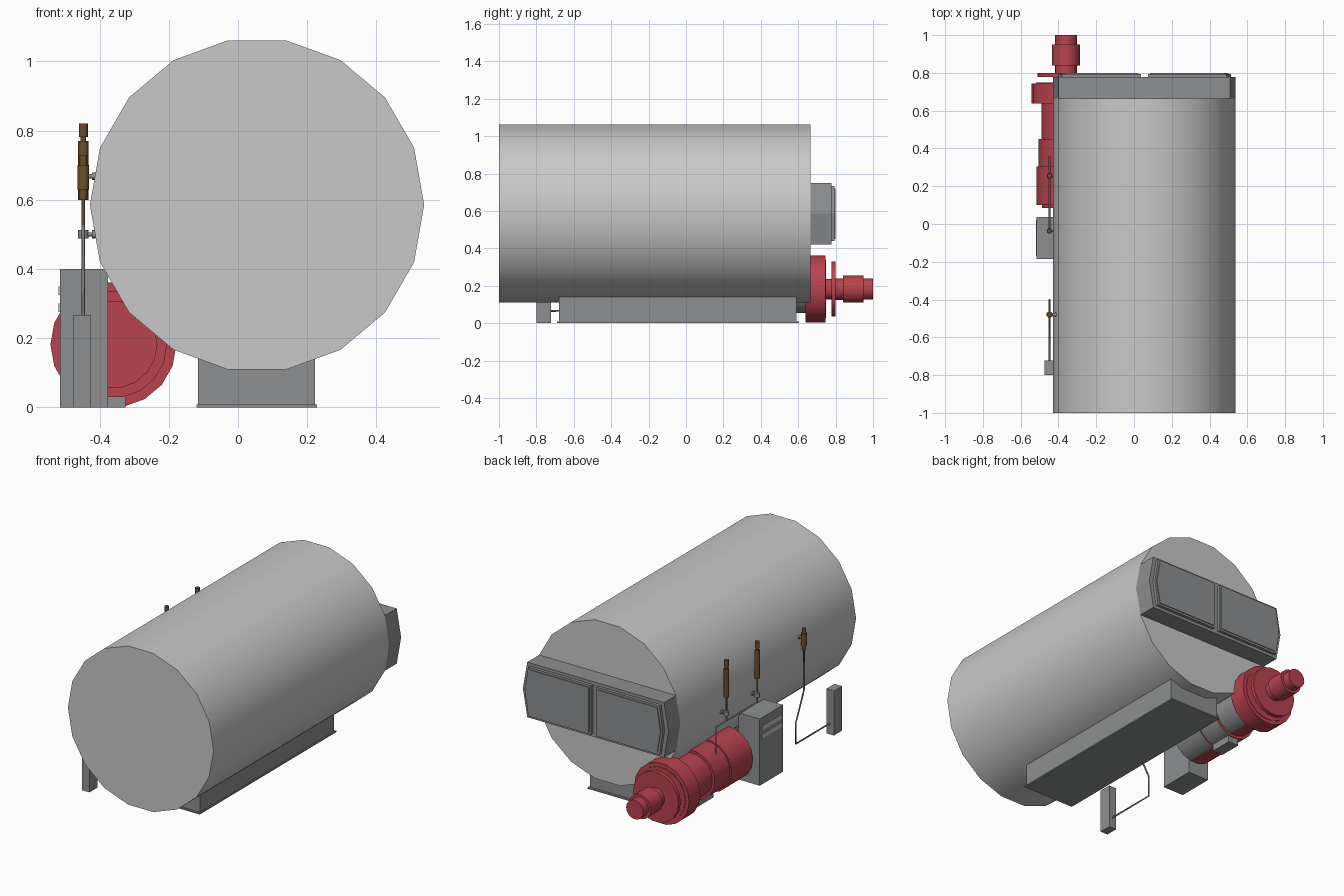
import bpy, bmesh, math
from mathutils import Vector

if "Cube" in bpy.data.objects:
    bpy.data.objects.remove(bpy.data.objects["Cube"])


def material(name, rgb):
    m = bpy.data.materials.new(name)
    m.diffuse_color = (*rgb, 1)
    m.use_nodes = True
    m.node_tree.nodes["Principled BSDF"].inputs["Base Color"].default_value = m.diffuse_color
    return m


LIGHT = material("light_grey", (0.58, 0.58, 0.58))
GREY = material("mid_grey", (0.27, 0.275, 0.28))
RED = material("red", (0.48, 0.055, 0.075))
BROWN = material("brown", (0.16, 0.075, 0.027))


def finish(name, bm, mats, smooth=False):
    bmesh.ops.recalc_face_normals(bm, faces=bm.faces)
    me = bpy.data.meshes.new(name)
    bm.to_mesh(me)
    bm.free()
    for m in mats:
        me.materials.append(m)
    ob = bpy.data.objects.new(name, me)
    bpy.context.collection.objects.link(ob)
    if smooth:
        bpy.ops.object.select_all(action='DESELECT')
        bpy.context.view_layer.objects.active = ob
        ob.select_set(True)
        bpy.ops.object.shade_smooth_by_angle(angle=math.radians(35))
    return ob


def box(name, x, y, z, mat):
    bm = bmesh.new()
    bmesh.ops.create_cube(bm, size=1)
    for v in bm.verts:
        v.co = [r[0] + (c + 0.5) * (r[1] - r[0]) for c, r in zip(v.co, (x, y, z))]
    return finish(name, bm, [mat])


def extrude_y(name, pts, y0, y1, mat):
    """Extrude an x-z outline along y."""
    bm = bmesh.new()
    f = bm.faces.new([bm.verts.new((x, y0, z)) for x, z in pts])
    ext = bmesh.ops.extrude_face_region(bm, geom=[f])
    for v in ext['geom']:
        if isinstance(v, bmesh.types.BMVert):
            v.co.y = y1
    return finish(name, bm, [mat])


def turned(name, origin, axis, profile, n, mats, rule=None):
    """Capped solid of revolution; profile is (distance along axis, radius)."""
    bm = bmesh.new()
    rings = []
    for d, r in profile:
        ring = []
        for i in range(n):
            a = 2 * math.pi * i / n
            c, s = r * math.cos(a), r * math.sin(a)
            p = {'x': (d, c, s), 'y': (c, d, s), 'z': (c, s, d)}[axis]
            ring.append(bm.verts.new(Vector(origin) + Vector(p)))
        rings.append(ring)
    for a, b in zip(rings, rings[1:]):
        for i in range(n):
            j = (i + 1) % n
            bm.faces.new((a[i], a[j], b[j], b[i]))
    bm.faces.new(rings[0])
    bm.faces.new(rings[-1])
    bmesh.ops.recalc_face_normals(bm, faces=bm.faces)
    if rule:
        for f in bm.faces:
            f.material_index = rule(f)
    return finish(name, bm, mats, smooth=True)


def pipe(name, pts, r, mat):
    cu = bpy.data.curves.new(name, 'CURVE')
    cu.dimensions = '3D'
    cu.bevel_depth = r
    cu.bevel_resolution = 1
    cu.use_fill_caps = True
    sp = cu.splines.new('POLY')
    sp.points.add(len(pts) - 1)
    for p, c in zip(sp.points, pts):
        p.co = (*c, 1)
    cu.materials.append(mat)
    bpy.context.collection.objects.link(bpy.data.objects.new(name, cu))


# Main vessel
CX, CZ, R = 0.055, 0.585, 0.483
turned("vessel", (CX, 0, CZ), 'y', [(-1.0, R), (0.665, R)], 18, [LIGHT])

# Support skid
box("skid", (-0.115, 0.223), (-0.68, 0.592), (0, 0.16), GREY)
box("skid_flange", (-0.12, 0.229), (-0.69, 0.605), (0, 0.008), GREY)

# Water box on the back: a band of the vessel's outline
a, b = R * math.cos(math.radians(20)), R * math.sin(math.radians(20))
extrude_y("water_box", [(CX + x, CZ + z) for x, z in
          [(-a, -b), (a, -b), (R, 0), (a, b), (-a, b), (-R, 0)]], 0.66, 0.777, GREY)
for side, s in (("left", -1), ("right", 1)):
    for part, k, y0, y1 in (("cover", 0.0, 0.775, 0.795), ("cover_panel", 0.012, 0.79, 0.80)):
        h = 0.147 - k
        extrude_y(f"{side}_{part}", [(CX + s * x, CZ + z) for x, z in
                  [(0.018 + k, -h), (0.435 - k, -h), (0.458 - k, 0), (0.435 - k, h), (0.018 + k, h)]],
                  y0, y1, GREY)

# Compressor and motor; the side of its body facing the vessel is grey
PX, PZ = -0.36, 0.182
profile = [(0.085, 0.127), (0.10, 0.127), (0.10, 0.155), (0.305, 0.155), (0.305, 0.146),
           (0.45, 0.146), (0.45, 0.13), (0.638, 0.13), (0.638, 0.182), (0.745, 0.182),
           (0.745, 0.158), (0.748, 0.158), (0.748, 0.056), (0.777, 0.056), (0.777, 0.15),
           (0.80, 0.15), (0.80, 0.058), (0.84, 0.058), (0.84, 0.073), (0.95, 0.073),
           (0.95, 0.057), (1.0, 0.057)]


def grey_side(f):
    y = f.calc_center_median().y
    return int(0.11 < y < 0.63 and f.normal.x > 0.3 and abs(f.normal.y) < 0.5 and f.normal.z < 0.6)


turned("compressor", (PX, 0, PZ), 'y', profile, 18, [RED, GREY], grey_side)
box("compressor_foot", (-0.395, -0.325), (0.305, 0.445), (0, 0.05), GREY)

# Control cabinet with two light strips, and a small post
box("control_cabinet", (-0.515, -0.375), (-0.185, 0.037), (0, 0.40), GREY)
for i, z in enumerate((0.275, 0.325)):
    box(f"cabinet_strip_{i}", (-0.518, -0.514), (-0.17, 0.02), (z, z + 0.025), LIGHT)
box("sensor_post", (-0.475, -0.425), (-0.80, -0.723), (0, 0.267), GREY)

# Two tall relief valves with fittings, joined by a pipe into the compressor
VX = -0.447
for i, y in enumerate((0.255, -0.037)):
    turned(f"relief_valve_{i}", (VX, y, 0), 'z',
           [(0.525, 0.005), (0.60, 0.005), (0.60, 0.015), (0.77, 0.015), (0.77, 0.008),
            (0.782, 0.008), (0.782, 0.013), (0.82, 0.013)], 12, [BROWN])
    pipe(f"valve_pipe_{i}", [(VX, y, 0.455), (VX, y, 0.53)], 0.005, GREY)
    turned(f"valve_fitting_{i}", (VX, y, 0), 'z', [(0.488, 0.015), (0.513, 0.015)], 12, [GREY])
    turned(f"valve_branch_{i}", (VX, y, 0.50), 'x',
           [(0, 0.006), (0.025, 0.006), (0.025, 0.012), (0.035, 0.012)], 12, [GREY])
pipe("discharge_pipe", [(VX, -0.037, 0.455), (VX, 0.355, 0.455), (VX, 0.355, 0.28)], 0.005, GREY)

# Lower valve with a line to the post
turned("gauge_valve", (VX, -0.48, 0), 'z',
       [(0.525, 0.005), (0.60, 0.005), (0.60, 0.011), (0.63, 0.012), (0.63, 0.017), (0.70, 0.017),
        (0.70, 0.011), (0.73, 0.011)], 12, [BROWN])
turned("gauge_branch", (VX, -0.48, 0.668), 'x',
       [(0, 0.007), (0.025, 0.007), (0.025, 0.011), (0.04, 0.011)], 12, [GREY])
pipe("gauge_pipe", [(VX, -0.48, 0.53), (VX, -0.48, 0.36), (VX, -0.402, 0.19),
                    (VX, -0.402, 0.065), (VX, -0.74, 0.065)], 0.005, GREY)
